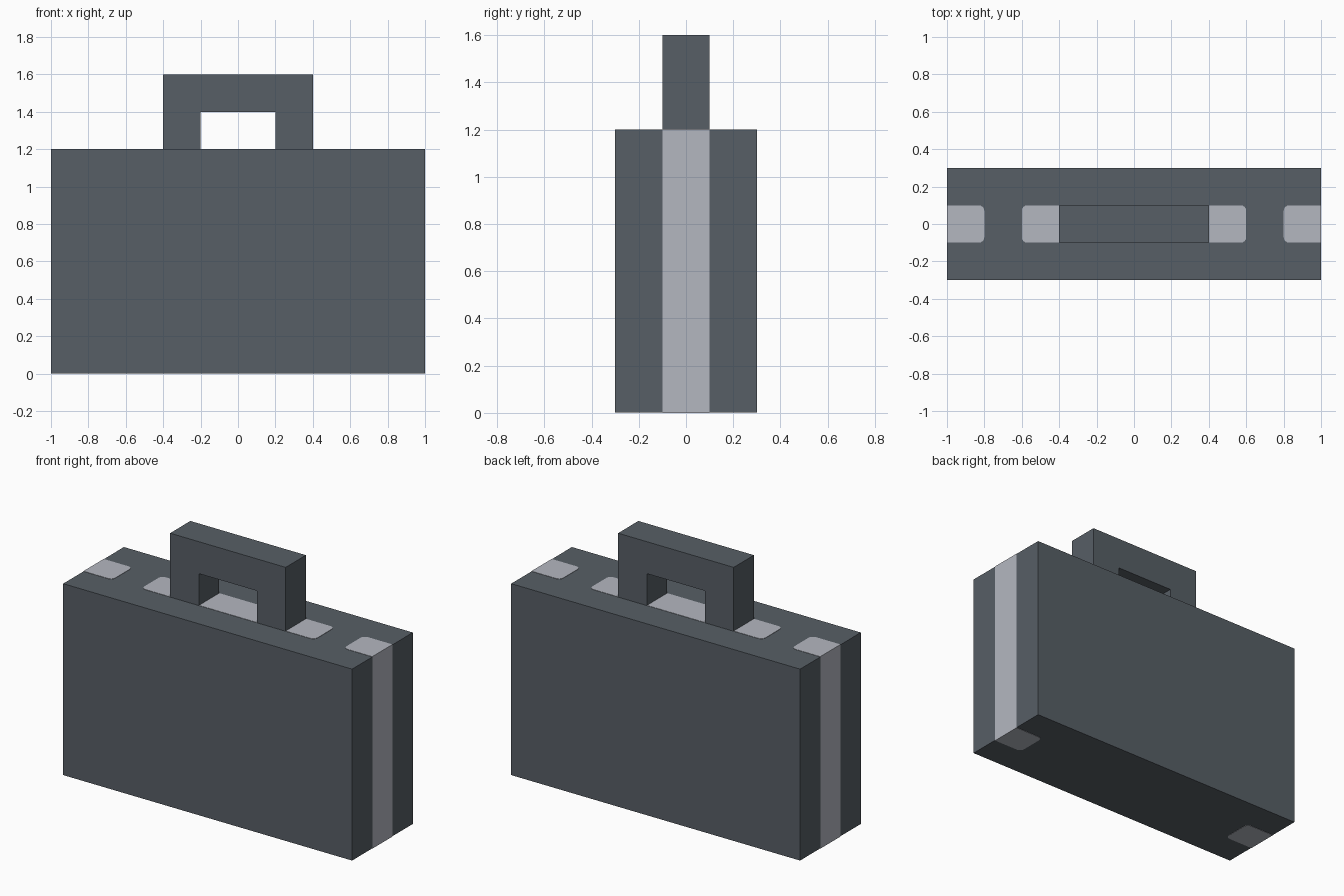
import bpy, bmesh
from mathutils import Vector

if "Cube" in bpy.data.objects:
    bpy.data.objects.remove(bpy.data.objects["Cube"], do_unlink=True)


def material(name, rgb):
    m = bpy.data.materials.new(name)
    m.use_nodes = True
    m.diffuse_color = (*rgb, 1)
    bsdf = m.node_tree.nodes["Principled BSDF"]
    bsdf.inputs["Base Color"].default_value = (*rgb, 1)
    bsdf.inputs["Roughness"].default_value = 0.8
    return m


dark = material("slate grey", (0.096, 0.114, 0.133))
light = material("pale grey", (0.456, 0.474, 0.527))


def finish(name, bm, mats):
    bmesh.ops.recalc_face_normals(bm, faces=bm.faces)
    mesh = bpy.data.meshes.new(name)
    bm.to_mesh(mesh)
    bm.free()
    for m in mats:
        mesh.materials.append(m)
    ob = bpy.data.objects.new(name, mesh)
    bpy.context.collection.objects.link(ob)
    return ob


def box(lo, hi):
    bm = bmesh.new()
    bmesh.ops.create_cube(bm, size=1)
    lo, hi = Vector(lo), Vector(hi)
    for v in bm.verts:
        v.co = (lo + hi) / 2 + v.co * (hi - lo)
    return bm


THICK = 0.002   # thickness of the inlay plates
TOP = 1.2       # top of the case

# Case body, cut lengthwise so the end strips are their own faces
bm = box((-1, -0.3, THICK), (1, 0.3, TOP))
for y in (-0.1, 0.1):
    bmesh.ops.bisect_plane(bm, geom=bm.verts[:] + bm.edges[:] + bm.faces[:],
                           plane_co=(0, y, 0), plane_no=(0, 1, 0))
bm.normal_update()
for f in bm.faces:
    c = f.calc_center_median()
    f.material_index = int(abs(f.normal.x) > 0.9 and abs(c.y) < 0.1)
finish("case_body", bm, [dark, light])


# Pale inlay plates, rounded except where they meet the case ends
def inlay(name, x0, x1, z):
    bm = box((x0, -0.1, z), (x1, 0.1, z + THICK))
    corners = [e for e in bm.edges
               if abs(e.verts[0].co.z - e.verts[1].co.z) > THICK / 2
               and abs(e.verts[0].co.x) < 0.99]
    bmesh.ops.bevel(bm, geom=corners, offset=0.03, segments=4,
                    profile=0.5, affect='EDGES')
    finish(name, bm, [light])


inlay("handle_inlay", -0.6, 0.6, TOP)
for side, x0, x1 in (("left", 0.8, 1), ("right", -1, -0.8)):
    inlay(side + "_top_inlay", x0, x1, TOP)
    inlay(side + "_bottom_inlay", x0, x1, 0)

# Handle: an upside-down U extruded front to back
bm = bmesh.new()
profile = [(-0.4, TOP), (-0.4, 1.6), (0.4, 1.6), (0.4, TOP),
           (0.2, TOP), (0.2, 1.4), (-0.2, 1.4), (-0.2, TOP)]
face = bm.faces.new([bm.verts.new((x, -0.1, z)) for x, z in profile])
ext = bmesh.ops.extrude_face_region(bm, geom=[face], use_keep_orig=True)
bmesh.ops.translate(bm, vec=(0, 0.2, 0),
                    verts=[g for g in ext["geom"] if isinstance(g, bmesh.types.BMVert)])
finish("handle", bm, [dark])
